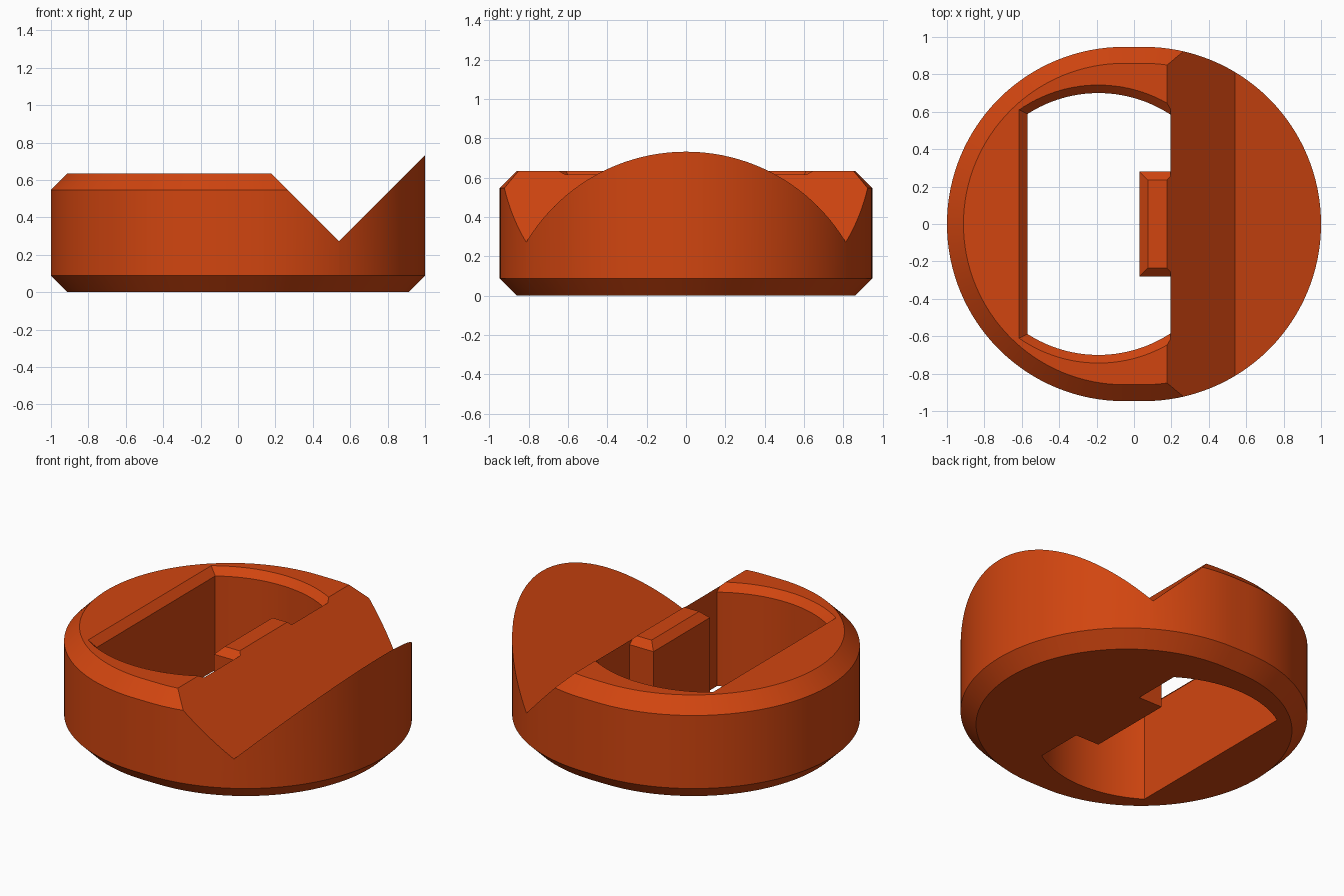
import bpy, bmesh, math
from mathutils import Vector

if "Cube" in bpy.data.objects:
    bpy.data.objects.remove(bpy.data.objects["Cube"])

R, DX = 0.947, 0.053          # end radius and half straight length of the outline
CH = 0.088                    # outer chamfer
VX, VZ = 0.54, 0.272          # bottom of the V groove
TOP = 0.635


def outline(inset, n=64):
    """Two half circles joined by short straights."""
    pts = []
    for side, start in ((1, -math.pi / 2), (-1, math.pi / 2)):
        for i in range(n + 1):
            a = start + math.pi * i / n
            pts.append((side * DX + (R - inset) * math.cos(a), (R - inset) * math.sin(a)))
    return pts


def loft(bm, levels):
    """Closed solid through matching outlines given as (z, points)."""
    rings = [[bm.verts.new((x, y, z)) for x, y in pts] for z, pts in levels]
    n = len(rings[0])
    for a, b in zip(rings, rings[1:]):
        for i in range(n):
            j = (i + 1) % n
            bm.faces.new((a[i], a[j], b[j], b[i]))
    bm.faces.new(rings[0][::-1])
    bm.faces.new(rings[-1])


def cut(bm, normal, cap):
    """Cut away everything beyond a plane through the groove line."""
    res = bmesh.ops.bisect_plane(bm, geom=bm.verts[:] + bm.edges[:] + bm.faces[:], dist=1e-5,
                                 plane_co=Vector((VX, 0, VZ)),
                                 plane_no=Vector(normal).normalized(), clear_outer=True)
    if cap:
        edges = [e for e in res["geom_cut"] if isinstance(e, bmesh.types.BMEdge)]
        bmesh.ops.holes_fill(bm, edges=edges, sides=0)


def finish(bm, name):
    bmesh.ops.recalc_face_normals(bm, faces=bm.faces)
    me = bpy.data.meshes.new(name)
    bm.to_mesh(me)
    bm.free()
    ob = bpy.data.objects.new(name, me)
    bpy.context.collection.objects.link(ob)
    return ob


# Body: chamfered main part left of the groove, raised lip right of it
base = [(0, outline(CH)), (CH, outline(0))]
body_bm = bmesh.new()
loft(body_bm, base + [(TOP - CH, outline(0)), (TOP, outline(CH))])
cut(body_bm, (1, 0, 1), True)
cut(body_bm, (1, 0, 0), False)

lip_bm = bmesh.new()
loft(lip_bm, base + [(0.9, outline(0))])
cut(lip_bm, (-1, 0, 1), True)
cut(lip_bm, (-1, 0, 0), False)
lip_mesh = bpy.data.meshes.new("lip")
lip_bm.to_mesh(lip_mesh)
lip_bm.free()
body_bm.from_mesh(lip_mesh)
bpy.data.meshes.remove(lip_mesh)
bmesh.ops.remove_doubles(body_bm, verts=body_bm.verts, dist=1e-4)
body = finish(body_bm, "ring_body")


# Opening: arched ends, straight sides, a tab on the right wall, chamfered rim
def opening(o, n=32):
    cx, r, x0, x1 = -0.19, 0.70 + o, -0.57 - o, 0.195
    a0, a1 = math.acos((x1 - cx) / r), math.acos((x0 - cx) / r)
    arc = [(cx + r * math.cos(a0 + (a1 - a0) * i / n),
            r * math.sin(a0 + (a1 - a0) * i / n)) for i in range(n + 1)]
    tab_x, tab_y = 0.03 + o, 0.28 - o
    return (arc + [(x, -y) for x, y in reversed(arc)]
            + [(x1, -tab_y), (tab_x, -tab_y), (tab_x, tab_y), (x1, tab_y)])


hole_bm = bmesh.new()
rim = TOP - 0.044
loft(hole_bm, [(-0.1, opening(0)), (rim, opening(0)), (0.7, opening(0.7 - rim))])
cutter = finish(hole_bm, "opening_cutter")
cutter.hide_render = True

mod = body.modifiers.new("opening", "BOOLEAN")
mod.operation = "DIFFERENCE"
mod.solver = "EXACT"
mod.object = cutter
bpy.context.view_layer.objects.active = body
body.select_set(True)
bpy.ops.object.modifier_apply(modifier=mod.name)
bpy.data.objects.remove(cutter)

# Colour and shading
mat = bpy.data.materials.new("burnt orange")
mat.diffuse_color = (0.64, 0.06, 0.005, 1)
mat.use_nodes = True
mat.node_tree.nodes["Principled BSDF"].inputs["Base Color"].default_value = mat.diffuse_color
body.data.materials.clear()
body.data.materials.append(mat)
bpy.ops.object.shade_smooth_by_angle(angle=math.radians(25))
